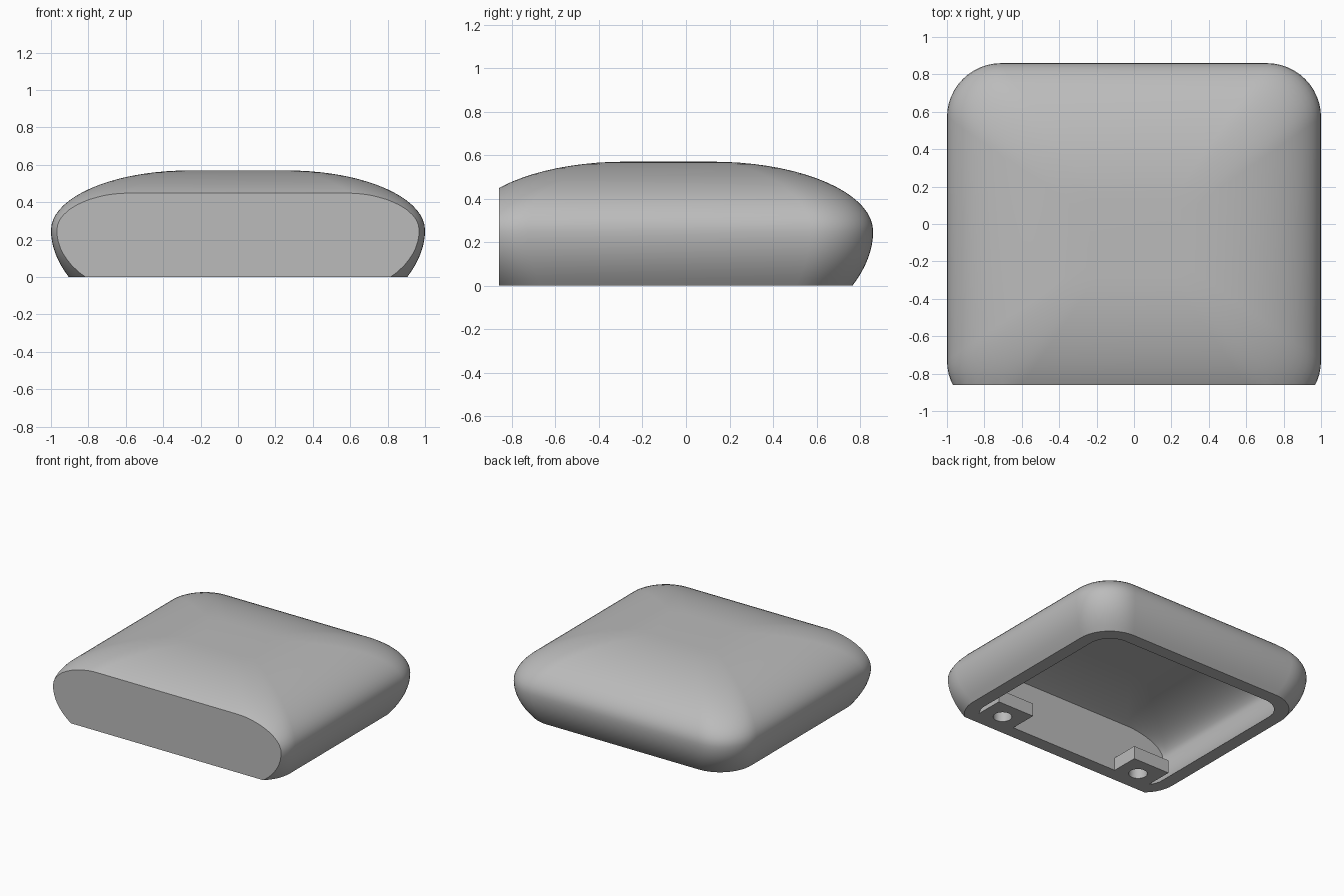
import bpy, bmesh, math
from mathutils import Vector

cube = bpy.data.objects.get("Cube")
if cube:
    bpy.data.objects.remove(cube, do_unlink=True)

grey = bpy.data.materials.new("light grey")
grey.use_nodes = True
colour = (0.5, 0.5, 0.5, 1)
grey.diffuse_color = colour
grey.node_tree.nodes["Principled BSDF"].inputs["Base Color"].default_value = colour

CENTRE_Y = -0.08   # middle of the pillow form before its front is sliced off
MID_Z = 0.25       # height of the widest ring


def make_object(name, bm):
    bmesh.ops.recalc_face_normals(bm, faces=bm.faces[:])
    mesh = bpy.data.meshes.new(name)
    bm.to_mesh(mesh)
    bm.free()
    obj = bpy.data.objects.new(name, mesh)
    bpy.context.collection.objects.link(obj)
    mesh.materials.append(grey)
    return obj


def rounded_ring(bm, hx, hy, r, z, steps=12):
    ring = []
    for quarter, (sx, sy) in enumerate([(1, 1), (-1, 1), (-1, -1), (1, -1)]):
        for i in range(steps + 1):
            a = (quarter + i / steps) * math.pi / 2
            ring.append(bm.verts.new((sx * (hx - r) + r * math.cos(a),
                                      CENTRE_Y + sy * (hy - r) + r * math.sin(a), z)))
    return ring


def pillow(name, hx, hy, radius, shrink, reach, rise, front, extra=0):
    """Stack of rounded rectangles, sliced flat at the front."""
    bm = bmesh.new()
    # lower side curves inward, upper side follows a quarter ellipse
    profile = [(0.095 * (1 - i / 8) ** 2, MID_Z * i / 8) for i in range(8)]
    for i in range(19):
        a = i / 18 * math.pi / 2
        profile.append((reach * (1 - math.cos(a)), MID_Z + rise * math.sin(a)))
    if extra:
        profile.insert(0, (profile[0][0], -extra))
    rings = [rounded_ring(bm, hx - d, hy - d, radius - shrink * d, z) for d, z in profile]
    for low, high in zip(rings, rings[1:]):
        for i in range(len(low)):
            j = (i + 1) % len(low)
            bm.faces.new((low[i], low[j], high[j], high[i]))
    bm.faces.new(rings[0][::-1])
    bm.faces.new(rings[-1])
    bmesh.ops.bisect_plane(bm, geom=bm.verts[:] + bm.edges[:] + bm.faces[:],
                           plane_co=(0, front, 0), plane_no=(0, -1, 0), clear_outer=True)
    bmesh.ops.holes_fill(bm, edges=[e for e in bm.edges if e.is_boundary], sides=0)
    return make_object(name, bm)


def subtract(obj, cutter):
    mod = obj.modifiers.new("cut", 'BOOLEAN')
    mod.operation = 'DIFFERENCE'
    mod.solver = 'EXACT'
    mod.object = cutter
    cutter.hide_render = True
    bpy.context.view_layer.objects.active = obj
    bpy.ops.object.modifier_apply(modifier=mod.name)
    bpy.data.objects.remove(cutter, do_unlink=True)


def shade(obj):
    bpy.ops.object.select_all(action='DESELECT')
    obj.select_set(True)
    bpy.context.view_layer.objects.active = obj
    bpy.ops.object.shade_smooth_by_angle(angle=math.radians(30))


# hollow cover, open underneath
shell = pillow("cover_shell", 1.0, 0.94, 0.29, 0.3, 0.74, 0.32, -0.86)
cavity = pillow("cavity_cutter", 0.9, 0.84, 0.19, 0.2, 0.64, 0.22, -0.757, extra=0.05)
subtract(shell, cavity)
shade(shell)

# screw lugs on the inside of the front wall
for side, x in (("left", 0.615), ("right", -0.615)):
    bm = bmesh.new()
    bmesh.ops.create_cube(bm, size=1)
    bmesh.ops.scale(bm, vec=(0.31, 0.212, 0.1), verts=bm.verts[:])
    bmesh.ops.translate(bm, vec=Vector((x, -0.651, 0.05)), verts=bm.verts[:])
    lug = make_object(side + "_screw_lug", bm)
    bm = bmesh.new()
    bmesh.ops.create_cone(bm, cap_ends=True, segments=32, radius1=0.065,
                          radius2=0.065, depth=0.4)
    bmesh.ops.translate(bm, vec=Vector((x, -0.69, 0.05)), verts=bm.verts[:])
    subtract(lug, make_object("hole_cutter", bm))
    shade(lug)
